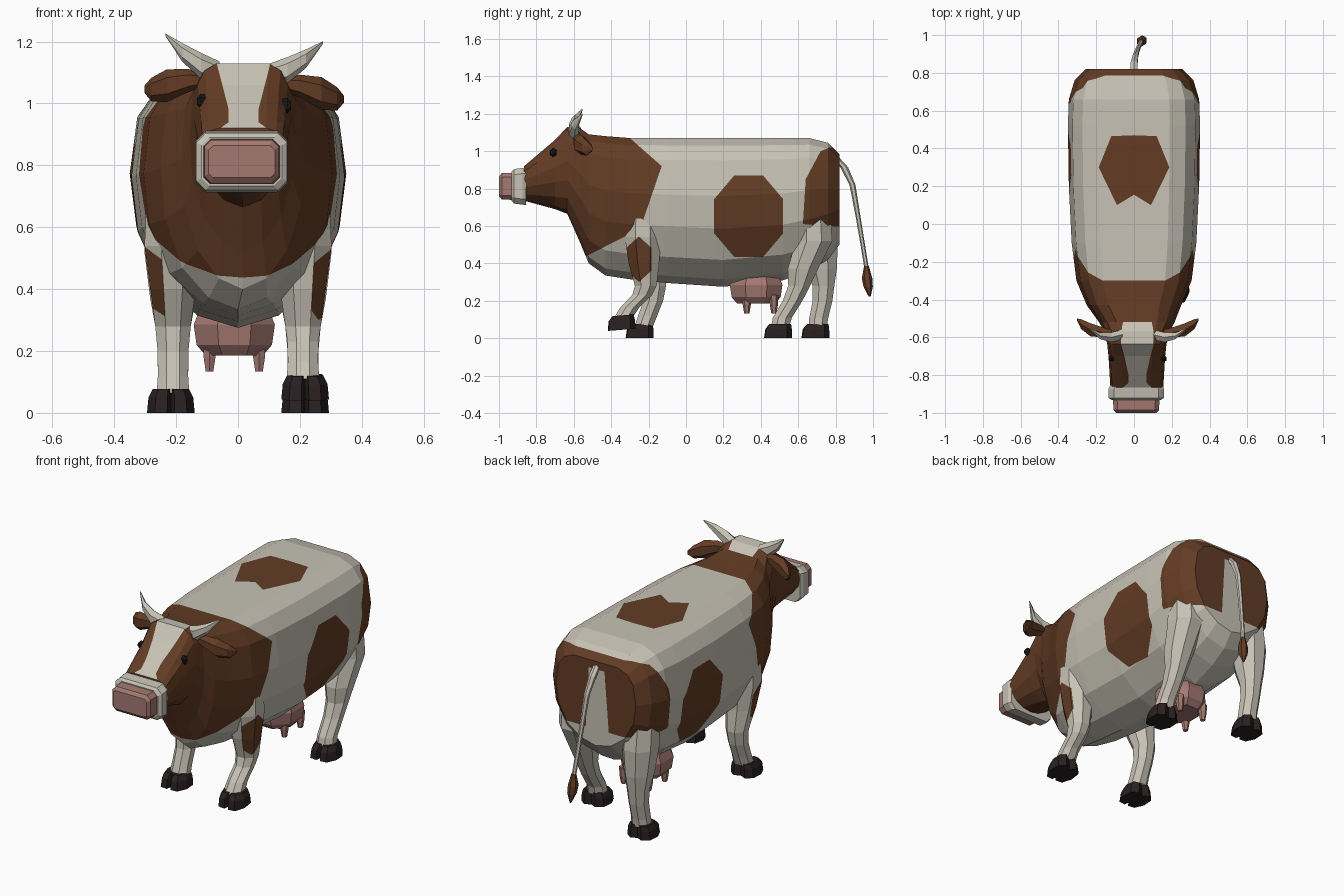
import bpy, bmesh, math
from mathutils import Vector, Matrix

if "Cube" in bpy.data.objects:
    bpy.data.objects.remove(bpy.data.objects["Cube"])


def material(name, r, g, b):
    m = bpy.data.materials.new(name)
    m.diffuse_color = (r, g, b, 1)
    m.use_nodes = True
    m.node_tree.nodes["Principled BSDF"].inputs["Base Color"].default_value = m.diffuse_color
    return m


CREAM = material("cream hide", .57, .54, .46)
BROWN = material("brown hide", .125, .045, .018)
PINK = material("pink skin", .37, .19, .165)
HOOF = material("dark hoof", .022, .014, .015)
EYE = material("black eye", .01, .009, .009)


def loft(name, rings, mats):
    """Closed skin over a list of rings with equal point counts."""
    bm = bmesh.new()
    rows = [[bm.verts.new(p) for p in r] for r in rings]
    n = len(rows[0])
    for a, b in zip(rows, rows[1:]):
        for i in range(n):
            j = (i + 1) % n
            bm.faces.new((a[i], a[j], b[j], b[i]))
    bm.faces.new(rows[0][::-1])
    bm.faces.new(rows[-1])
    bmesh.ops.recalc_face_normals(bm, faces=bm.faces)
    me = bpy.data.meshes.new(name)
    bm.to_mesh(me)
    bm.free()
    for m in mats:
        me.materials.append(m)
    ob = bpy.data.objects.new(name, me)
    bpy.context.collection.objects.link(ob)
    return ob


def spot(cx, cy, rx, ry, n):
    """Regular outline, stretched; also used for limb rings."""
    angles = [2 * math.pi * (i + .5) / n for i in range(n)]
    return [(cx + rx * math.cos(t), cy + ry * math.sin(t)) for t in angles]


def limb(name, pts, axes, mats, n=8):
    """Skin over ovals (x, y, z, radius, radius) lying in the plane of two axes."""
    rings = []
    for p in pts:
        ring = []
        for a, b in spot(p[axes[0]], p[axes[1]], p[3], p[4], n):
            v = Vector(p[:3])
            v[axes[0]], v[axes[1]] = a, b
            ring.append(v)
        rings.append(ring)
    return loft(name, rings, mats)


def paint(ob, poly, axes, test, mat):
    """Cut a convex outline into the faces that pass the test and colour the inside."""
    bm = bmesh.new()
    bm.from_mesh(ob.data)
    mid = sum((Vector(p) for p in poly), Vector((0, 0))) / len(poly)
    planes = []

    def inside():
        bm.normal_update()
        return [f for f in bm.faces if test(f, f.calc_center_median()) and
                all((f.calc_center_median() - c).dot(n) < 0 for c, n in planes)]

    for p, q in zip(poly, poly[1:] + poly[:1]):
        normal2 = Vector((q[1] - p[1], p[0] - q[0])).normalized()
        if normal2.dot(mid - Vector(p)) > 0:
            normal2.negate()
        co, no = Vector((0, 0, 0)), Vector((0, 0, 0))
        for k in (0, 1):
            co[axes[k]], no[axes[k]] = p[k], normal2[k]
        faces = inside()
        geom = faces + list({e for f in faces for e in f.edges}) + list({v for f in faces for v in f.verts})
        if geom:
            bmesh.ops.bisect_plane(bm, geom=geom, dist=1e-5, plane_co=co, plane_no=no)
        planes.append((co, no))
    for f in inside():
        f.material_index = mat
    bm.to_mesh(ob.data)
    bm.free()


# Body, neck and head: one half profile scaled along the spine (y, top, bottom, half width)
HALF = [(0, 1), (.54, 1), (.78, .95), (.93, .85), (1, .61), (.94, .39), (.72, .18), (.38, .05), (0, 0)]
PROFILE = HALF + [(-x, z) for x, z in HALF[-2:0:-1]]
SPINE = [(-.865, .92, .735, .14), (-.7, 1.06, .69, .15), (-.635, 1.13, .665, .157),
         (-.57, 1.125, .52, .172), (-.52, 1.09, .4, .2), (-.43, 1.08, .335, .25),
         (-.3, 1.07, .315, .305), (-.1, 1.07, .295, .33), (.2, 1.07, .275, .345),
         (.52, 1.07, .31, .35), (.66, 1.07, .36, .345), (.76, 1.045, .42, .315), (.82, .985, .5, .255)]
body = loft("body", [[((.015 if y < -.5 else 0) + x * w, y, b + z * (t - b)) for x, z in PROFILE]
                     for y, t, b, w in SPINE], [CREAM, BROWN])

# Brown head and shoulders, then the pale blaze
paint(body, [(-1.1, 1.3), (-.55, 1.29), (-.13, .92), (-.25, .57), (-.55, .43), (-1.1, .15)],
      (1, 2), lambda f, c: True, 1)
for z1, h1, z0, h0 in ((1.2, .105, .98, .048), (.98, .048, .94, .048), (.94, .048, .88, .13)):
    paint(body, [(.018 - h1, z1), (.018 + h1, z1), (.018 + h0, z0), (.018 - h0, z0)],
          (0, 2), lambda f, c: c.y < -.51 and f.normal.z > .3, 0)

# Flank spots, back spot and rump patches
for s in (-1, 1):
    paint(body, spot(.335, .652, .2, .237, 8), (1, 2), lambda f, c: c.x * s > .1 and f.normal.x * s > .2, 1)
    paint(body, [(0, .47), (s * .12, .465), (s * .187, .3), (s * .09, .1), (0, .155)],
          (0, 1), lambda f, c: f.normal.z > .5, 1)
paint(body, [(.625, .61), (.64, .85), (.72, 1), (.77, 1.02), (.9, 1.02), (.9, .59)],
      (1, 2), lambda f, c: True, 1)
paint(body, [(-.055, .94), (.045, .94), (.07, .5), (-.09, .5)],
      (0, 2), lambda f, c: c.y > .8 and f.normal.y > .8, 0)


# Muzzle band and nose: chamfered rectangles
def box_ring(y, hx, hz, cut):
    q = [(hx, hz - cut), (hx - cut, hz)]
    pts = q + [(-a, b) for a, b in q[::-1]] + [(-a, -b) for a, b in q] + [(a, -b) for a, b in q[::-1]]
    return [(.012 + a, y, .812 + b) for a, b in pts]


loft("muzzle", [box_ring(-.855, .138, .1, .03), box_ring(-.875, .148, .098, .03),
                box_ring(-.92, .147, .092, .03), box_ring(-.932, .13, .078, .025)], [CREAM])
loft("nose", [box_ring(-.92, .124, .073, .022), box_ring(-.985, .12, .07, .022),
              box_ring(-1, .107, .052, .014)], [PINK])

# Horns, ears and eyes, with a slight tilt of the head
HORN = [(.08, -.585, 1.095, .03, .037), (.14, -.6, 1.115, .03, .042),
        (.2, -.592, 1.155, .02, .03), (.255, -.555, 1.21, .003, .004)]
EAR = [(.12, -.58, 1.07, .018, .02), (.18, -.575, 1.065, .03, .037), (.25, -.56, 1.045, .04, .053),
       (.3, -.53, 1.03, .03, .038), (.322, -.505, 1.03, .006, .012)]
EYEBALL = [(.115, -.705, 1, .016, .02), (.14, -.71, 1, .02, .025), (.152, -.715, 1, .01, .012)]
for s, side in ((-1, "left"), (1, "right")):
    for part, rows, mat in (("horn", HORN, CREAM), ("ear", EAR, BROWN), ("eye", EYEBALL, EYE)):
        limb(side + "_" + part, [(.02 + s * x, y, z - .05 * s * x, a, b) for x, y, z, a, b in rows],
             (1, 2), [mat], 6)

# Hoof outline with a cleft front and back
TOE = [(.012, -.078), (.052, -.074), (.077, -.02), (.072, .045), (.035, .072)]
SOLE = [(0, -.03)] + TOE + [(0, .055)] + [(-x, y) for x, y in TOE[::-1]]


def hoof(name, x, y, z, tilt):
    rings = [[(a * k, b * k + .05 * (1 - k), z0) for a, b in SOLE]
             for z0, k in ((0, 1), (.05, .94), (.077, .76))]
    ob = loft(name, rings, [HOOF])
    ob.data.transform(Matrix.Translation((x, y, z)) @ Matrix.Rotation(tilt, 4, 'X'))


# Legs: shared thickness from top to ankle, each along its own (y, z) path
THICK = [(.095, .1), (.1, .105), (.08, .088), (.062, .063), (.054, .057), (.053, .055), (.057, .053)]


def leg(name, s, path, toe_y, lift=0, tilt=0):
    rows = [(s * .21, y, z, a, b) for (y, z), (a, b) in zip(path, THICK)]
    ob = limb(name + "_leg", rows, (0, 1), [CREAM, BROWN])
    hoof(name + "_hoof", s * .217, toe_y, lift, tilt)
    if "front" in name:
        paint(ob, spot(-.252, .422, .078, .122, 6), (1, 2), lambda f, c: f.normal.x * s > .2, 1)


leg("right_front", 1, [(-.23, .64), (-.23, .54), (-.225, .4), (-.215, .28), (-.235, .23), (-.3, .165),
                       (-.335, .11)], -.34, .045, .08)
leg("left_front", -1, [(-.22, .64), (-.22, .54), (-.2, .4), (-.165, .28), (-.175, .2), (-.205, .12),
                       (-.225, .065)], -.245)
leg("right_rear", 1, [(.68, .66), (.685, .52), (.625, .37), (.605, .28), (.57, .2), (.515, .11),
                      (.505, .065)], .495)
leg("left_rear", -1, [(.7, .66), (.715, .52), (.725, .37), (.735, .28), (.73, .2), (.71, .11),
                      (.705, .065)], .695)

# Udder and teats
limb("udder", [(-.012, .375, z, r, r + .01) for z, r in
               ((.36, .11), (.285, .142), (.22, .132), (.185, .1))], (0, 1), [PINK])
for x in (-.092, .068):
    for y in (.325, .47):
        limb("teat", [(x, y, z, r, r) for z, r in ((.23, .024), (.18, .022), (.133, .014))], (0, 1), [PINK], 6)

# Tail and tuft
TAIL = [(0, .8, .965, .02), (0, .845, .915, .021), (.008, .89, .82, .016),
        (.018, .92, .65, .013), (.028, .945, .5, .012), (.038, .966, .37, .012)]
TUFT = [(.038, .965, .385, .013), (.04, .968, .32, .028), (.044, .974, .275, .025), (.048, .982, .222, .005)]
for name, rows, mat in (("tail", TAIL, CREAM), ("tail_tuft", TUFT, BROWN)):
    limb(name, [p + p[-1:] for p in rows], (0, 1), [mat], 6)
